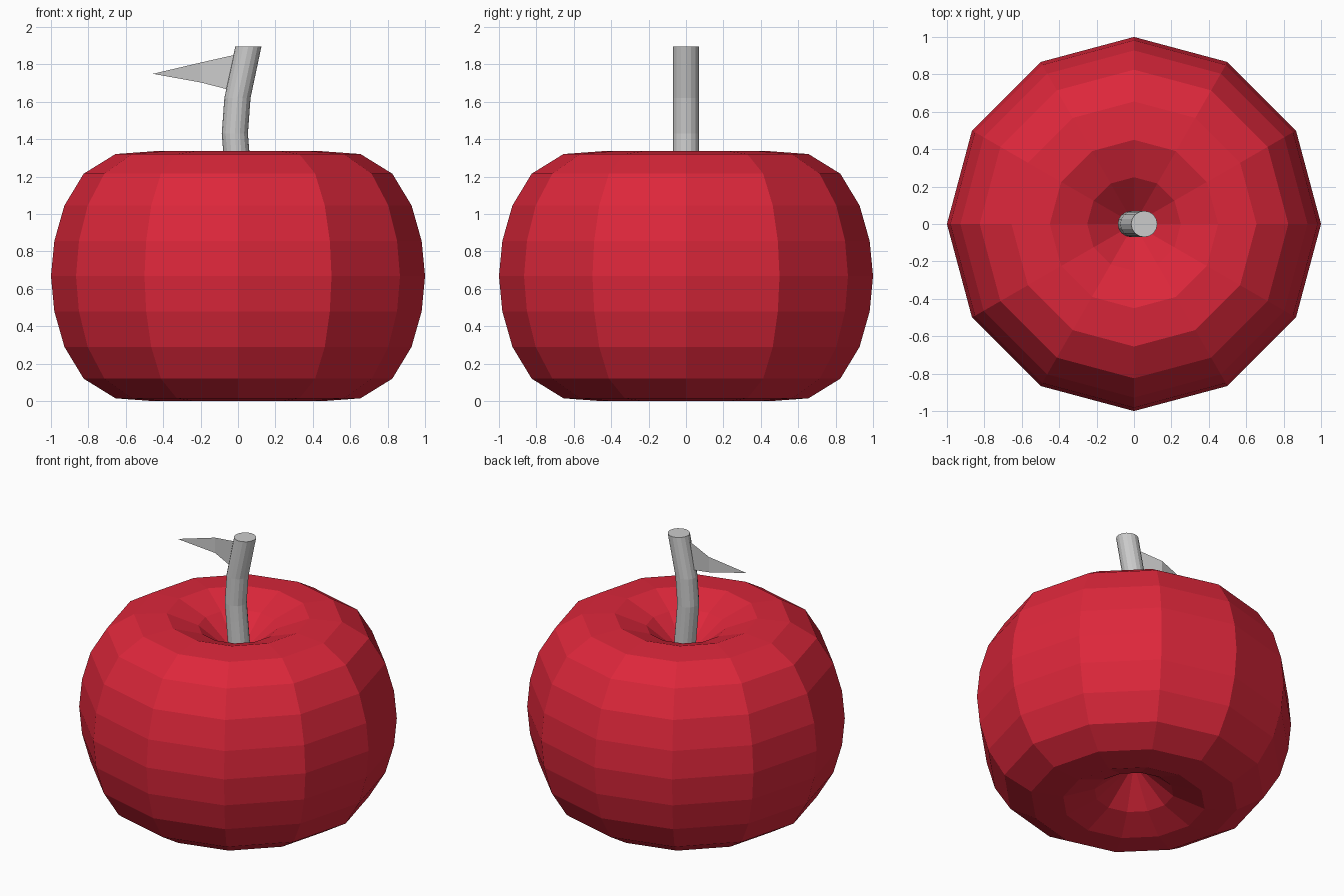
import bpy, bmesh
from math import sin, cos, tau

cube = bpy.data.objects.get("Cube")
if cube:
    bpy.data.objects.remove(cube)


def material(name, rgb):
    mat = bpy.data.materials.new(name)
    mat.use_nodes = True
    mat.diffuse_color = (*rgb, 1)
    mat.node_tree.nodes["Principled BSDF"].inputs["Base Color"].default_value = (*rgb, 1)
    return mat


def finish(name, bm, mat, solid=True):
    if solid:
        bmesh.ops.recalc_face_normals(bm, faces=bm.faces)
    mesh = bpy.data.meshes.new(name)
    bm.to_mesh(mesh)
    bm.free()
    mesh.materials.append(mat)
    obj = bpy.data.objects.new(name, mesh)
    bpy.context.collection.objects.link(obj)
    return obj


def loft(name, rings, sides, mat, capped):
    """Stack horizontal rings given as (centre x, radius, z); radius 0 is a pole."""
    bm = bmesh.new()
    loops = []
    for x, r, z in rings:
        count = sides if r else 1
        loops.append([bm.verts.new((x + r * cos(tau * i / sides), r * sin(tau * i / sides), z))
                      for i in range(count)])
    for a, b in zip(loops, loops[1:]):
        for i in range(sides):
            j = (i + 1) % sides
            corners = [a[i % len(a)], a[j % len(a)], b[j % len(b)], b[i % len(b)]]
            bm.faces.new(list(dict.fromkeys(corners)))
    if capped:
        bm.faces.new(loops[0])
        bm.faces.new(loops[-1])
    return finish(name, bm, mat)


red = material("apple red", (0.72, 0.02, 0.043))
grey = material("stem grey", (0.6, 0.6, 0.6))

# Fruit: lower half profile mirrored about the equator, dimpled at both poles
MID = 0.668
half = [(0, 0.28), (0.25, 0.075), (0.45, 0), (0.655, 0.015), (0.825, 0.12),
        (0.928, 0.29), (0.982, 0.48)]
profile = half + [(1, MID)] + [(r, 2 * MID - z) for r, z in reversed(half)]
loft("fruit_body", [(0, r, z) for r, z in profile], 12, red, False)

# Stem: gently bent, with level ends
path = [(0.02, 1.0), (-0.008, 1.32), (-0.017, 1.43), (-0.003, 1.62), (0.055, 1.895)]
loft("stem", [(x, 0.07, z) for x, z in path], 16, grey, True)

# Leaf: a thin triangular blade creased across the middle
bm = bmesh.new()
tip = bm.verts.new((-0.455, -0.01, 1.75))
crease = [bm.verts.new((-0.2, 0.035, z)) for z in (1.704, 1.81)]
root = [bm.verts.new((-0.01, -0.015, z)) for z in (1.655, 1.853)]
bm.faces.new((tip, crease[0], crease[1]))
bm.faces.new((crease[0], root[0], root[1], crease[1]))
finish("leaf", bm, grey, solid=False)
